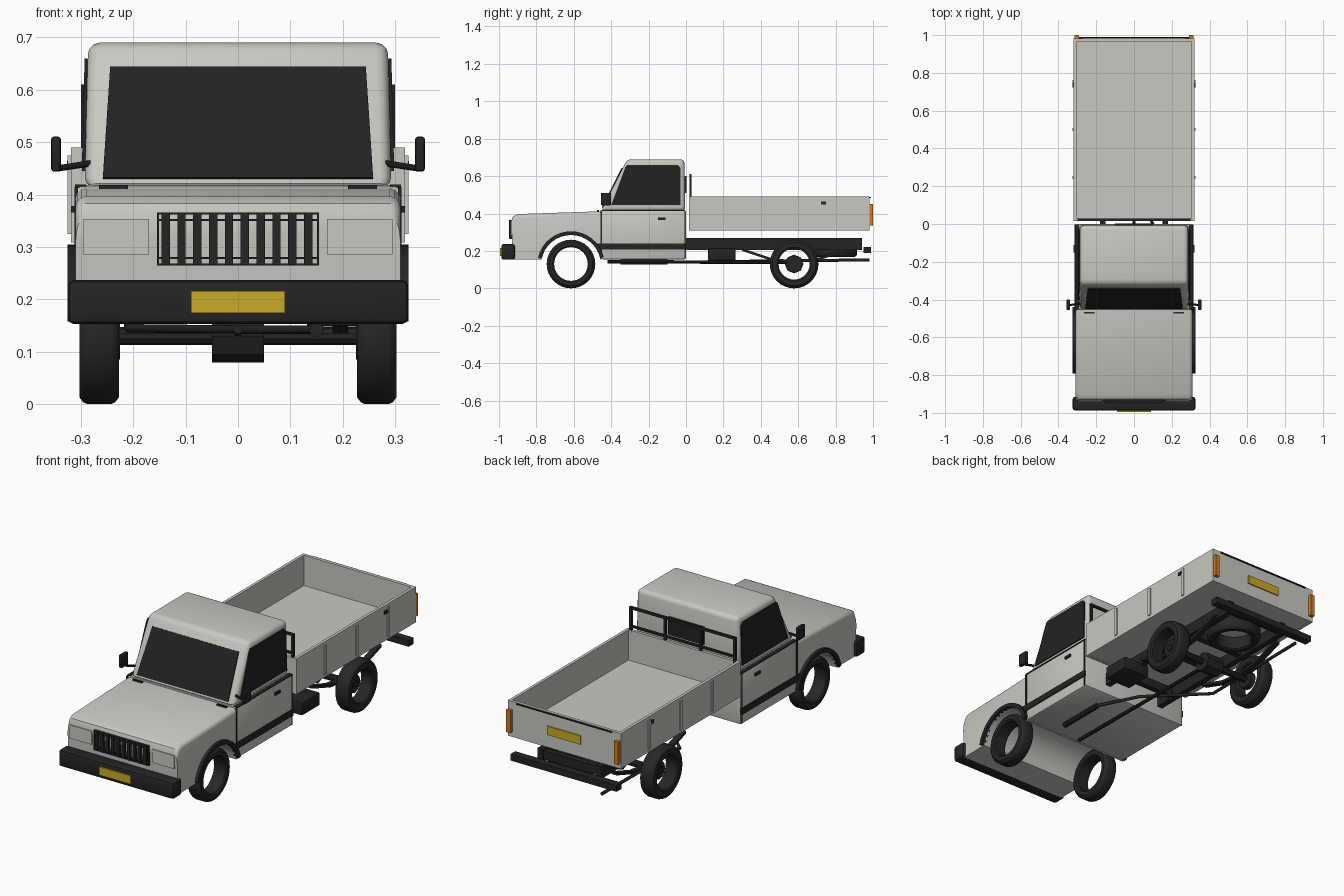
import bpy, bmesh
from math import sin, cos, pi, radians
from mathutils import Vector

cube = bpy.data.objects.get("Cube")
if cube:
    bpy.data.objects.remove(cube, do_unlink=True)


def material(name, color):
    m = bpy.data.materials.new(name)
    m.use_nodes = True
    m.diffuse_color = (*color, 1)
    m.node_tree.nodes["Principled BSDF"].inputs["Base Color"].default_value = (*color, 1)
    return m


PAINT = material("light_grey_paint", (0.58, 0.58, 0.54))
BLACK = material("black_trim", (0.018, 0.018, 0.018))
GLASS = material("dark_glass", (0.016, 0.016, 0.016))
RUBBER = material("tyre_rubber", (0.02, 0.02, 0.02))
YELLOW = material("plate_yellow", (0.60, 0.40, 0.02))
ORANGE = material("lamp_orange", (0.65, 0.20, 0.01))


def finish(name, bm, mat, smooth=False):
    bmesh.ops.recalc_face_normals(bm, faces=bm.faces)
    me = bpy.data.meshes.new(name)
    bm.to_mesh(me)
    bm.free()
    ob = bpy.data.objects.new(name, me)
    bpy.context.collection.objects.link(ob)
    me.materials.append(mat)
    if smooth:
        bpy.ops.object.select_all(action="DESELECT")
        ob.select_set(True)
        bpy.context.view_layer.objects.active = ob
        bpy.ops.object.shade_smooth_by_angle(angle=radians(35))
    return ob


def box(name, x, y, z, mat, bevel=0):
    """Box from (low, high) ranges."""
    bm = bmesh.new()
    bmesh.ops.create_cube(bm, size=1)
    for v in bm.verts:
        v.co = [r[0] + (c + 0.5) * (r[1] - r[0]) for r, c in zip((x, y, z), v.co)]
    if bevel:
        bmesh.ops.bevel(bm, geom=bm.edges[:], offset=bevel, segments=2, profile=0.5, affect="EDGES")
    return finish(name, bm, mat, bevel > 0)


def side_boxes(name, x, y, z, mat, bevel=0):
    box(name + "_left", x, y, z, mat, bevel)
    box(name + "_right", (-x[1], -x[0]), y, z, mat, bevel)


def prism(name, points, offset, mat, rule=None, bevel=0.02):
    """Extrude a flat polygon by a vector; bevel the edges the rule picks."""
    bm = bmesh.new()
    face = bm.faces.new([bm.verts.new(p) for p in points])
    new = bmesh.ops.extrude_face_region(bm, geom=[face], use_keep_orig=True)["geom"]
    bmesh.ops.translate(bm, verts=[g for g in new if isinstance(g, bmesh.types.BMVert)], vec=offset)
    if rule:
        edges = [e for e in bm.edges if rule(e)]
        bmesh.ops.bevel(bm, geom=edges, offset=bevel, segments=3, profile=0.5, affect="EDGES")
    return finish(name, bm, mat, rule is not None)


def rod(name, a, b, radius, mat, sides=10):
    a, b = Vector(a), Vector(b)
    bm = bmesh.new()
    bmesh.ops.create_cone(bm, cap_ends=True, segments=sides, radius1=radius, radius2=radius, depth=(b - a).length)
    bm.transform((b - a).to_track_quat("Z", "Y").to_matrix().to_4x4())
    bmesh.ops.translate(bm, verts=bm.verts, vec=(a + b) / 2)
    return finish(name, bm, mat, sides > 8)


def tyre(name, center, flat=False, hole=0.087, n=32):
    """Open ring with chamfered shoulders, turned around x (or z when flat)."""
    h, R = 0.038, 0.13
    section = [(hole, -h + 0.006), (hole + 0.008, -h), (R - 0.014, -h), (R - 0.004, -h + 0.007), (R, -h + 0.016)]
    section += [(r, -w) for r, w in reversed(section)]
    bm = bmesh.new()
    rings = []
    for i in range(n):
        c, s = cos(2 * pi * i / n), sin(2 * pi * i / n)
        rings.append([bm.verts.new(Vector((r * c, r * s, w) if flat else (w, r * c, r * s)) + Vector(center))
                      for r, w in section])
    m = len(section)
    for i in range(n):
        p, q = rings[i], rings[(i + 1) % n]
        for j in range(m):
            bm.faces.new((p[j], p[(j + 1) % m], q[(j + 1) % m], q[j]))
    finish(name, bm, RUBBER, True)


# Nose with the wheel arch cut across its full width
AY, AZ = -0.615, 0.125


def arc(r, a0, a1, n=16):
    return [(AY + r * cos(radians(a0 + (a1 - a0) * i / n)), AZ + r * sin(radians(a0 + (a1 - a0) * i / n)))
            for i in range(n + 1)]


nose = [(-0.453, 0.412), (-0.453, 0.155)] + arc(0.16, 11, 169)
nose += [(-0.925, 0.155), (-0.935, 0.36), (-0.926, 0.383), (-0.9, 0.397)]
prism("bonnet_and_fenders", [(-0.31, y, z) for y, z in nose], (0.62, 0, 0), PAINT,
      lambda e: all(v.co.z > 0.35 for v in e.verts) and e.verts[0].co.x == e.verts[1].co.x
      and min(v.co.y for v in e.verts) < -0.89)

# Lower cab and tapered upper cab
box("lower_cab", (-0.31, 0.31), (-0.453, 0), (0.155, 0.418), PAINT, 0.01)
bm = bmesh.new()
bmesh.ops.create_cube(bm, size=1)
for v in bm.verts:
    top, back = v.co.z > 0, v.co.y > 0
    v.co = ((1 if v.co.x > 0 else -1) * (0.286 if top else 0.293),
            (-0.008 if top else -0.004) if back else (-0.315 if top else -0.455), 0.69 if top else 0.412)
bmesh.ops.bevel(bm, geom=bm.edges[:], offset=0.022, segments=3, profile=0.5, affect="EDGES")
finish("upper_cab", bm, PAINT, True)


# Glazing
def screen_point(x, z):
    return (x, -0.455 + (z - 0.412) * 0.504, z)


prism("windscreen", [screen_point(*p) for p in ((-0.258, 0.43), (0.258, 0.43), (0.244, 0.642), (-0.244, 0.642))],
      (0, -0.005, 0.0025), GLASS)
for s, side in ((1, "left"), (-1, "right")):
    window = [(-0.4, 0.445), (-0.325, 0.645), (-0.315, 0.66), (-0.045, 0.66), (-0.03, 0.645), (-0.03, 0.445)]
    prism("side_window_" + side, [(s * (0.293 - (z - 0.412) * 0.025), y, z) for y, z in window],
          (s * 0.006, 0, 0), GLASS)
    # Wheel arch flare
    flare = arc(0.16, 14, 168) + arc(0.18, 168, 14)
    prism("arch_flare_" + side, [(s * 0.3, y, z) for y, z in flare], (s * 0.025, 0, 0), BLACK)
    # Mirror and arm
    rod("mirror_arm_" + side, (s * 0.28, -0.42, 0.46), (s * 0.345, -0.43, 0.45), 0.006, BLACK)
box("rear_window", (-0.1, 0.1), (-0.006, 0.003), (0.51, 0.6), GLASS)
side_boxes("mirror", (0.338, 0.357), (-0.455, -0.4), (0.444, 0.511), BLACK, 0.006)

# Door trim
side_boxes("side_stripe", (0.305, 0.316), (-0.475, -0.002), (0.208, 0.24), BLACK)
side_boxes("door_front_gap", (0.305, 0.312), (-0.457, -0.45), (0.16, 0.415), BLACK)
side_boxes("door_rear_gap", (0.305, 0.312), (-0.012, -0.007), (0.16, 0.415), BLACK)
side_boxes("belt_line", (0.29, 0.3115), (-0.45, -0.005), (0.413, 0.419), BLACK)
side_boxes("door_handle", (0.305, 0.319), (-0.15, -0.11), (0.366, 0.378), BLACK)
side_boxes("wiper", (0.21, 0.265), (-0.475, -0.465), (0.411, 0.418), BLACK)

# Front end
box("front_bumper", (-0.325, 0.325), (-0.987, -0.915), (0.153, 0.237), BLACK, 0.012)
box("front_plate", (-0.09, 0.09), (-0.995, -0.986), (0.174, 0.216), YELLOW)
side_boxes("headlamp_panel", (0.17, 0.295), (-0.939, -0.93), (0.286, 0.354), PAINT)
for i in range(10):
    x = -0.138 + i * 0.0302
    box(f"grille_bar_{i}", (x - 0.008, x + 0.008), (-0.947, -0.928), (0.266, 0.366), BLACK)
for i, z in enumerate((0.267, 0.279, 0.352, 0.364)):
    box(f"grille_rail_{i}", (-0.155, 0.155), (-0.944, -0.928), (z - 0.002, z + 0.002), BLACK)
side_boxes("grille_end", (0.151, 0.155), (-0.945, -0.928), (0.266, 0.366), BLACK)

# Load bed
box("bed_floor", (-0.315, 0.315), (0.018, 0.978), (0.31, 0.335), PAINT)
side_boxes("bed_side", (0.304, 0.319), (0.015, 0.98), (0.309, 0.49), PAINT)
box("bed_headboard", (-0.31, 0.31), (0.015, 0.03), (0.309, 0.49), PAINT)
box("tailgate", (-0.319, 0.319), (0.967, 0.982), (0.309, 0.49), PAINT)
box("tailgate_top_strip", (-0.27, 0.27), (0.98, 0.988), (0.482, 0.488), BLACK)
box("rear_plate", (-0.095, 0.095), (0.98, 0.988), (0.375, 0.42), YELLOW)
side_boxes("tail_lamp", (0.292, 0.316), (0.975, 1.0), (0.335, 0.45), ORANGE)
side_boxes("bed_latch", (0.317, 0.326), (0.722, 0.748), (0.448, 0.464), BLACK)
for i, y in enumerate((0.245, 0.5, 0.755)):
    side_boxes(f"bed_rib_{i}", (0.315, 0.325), (y - 0.008, y + 0.008), (0.325, 0.475), PAINT)

# Rack behind the cab
box("rack_top_bar", (-0.3, 0.3), (0.018, 0.03), (0.598, 0.61), BLACK)
box("rack_low_bar", (-0.3, 0.3), (0.018, 0.03), (0.505, 0.515), BLACK)
for name, x in (("outer", 0.294), ("inner", 0.1)):
    side_boxes("rack_post_" + name, (x - 0.006, x + 0.006), (0.018, 0.03), (0.48, 0.605), BLACK)

# Chassis
side_boxes("frame_rail", (0.15, 0.18), (0, 0.94), (0.205, 0.268), BLACK)
for i, y in enumerate((0.1, 0.42, 0.62, 0.92)):
    box(f"cross_member_{i}", (-0.16, 0.16), (y - 0.015, y + 0.015), (0.215, 0.26), BLACK)
box("rear_bumper", (-0.3, 0.3), (0.95, 0.99), (0.19, 0.222), BLACK)
box("fuel_tank", (0.13, 0.28), (0.118, 0.265), (0.148, 0.215), BLACK, 0.008)
rod("rear_axle", (-0.26, 0.578, 0.13), (0.26, 0.578, 0.13), 0.017, BLACK)
rod("differential", (-0.05, 0.578, 0.13), (0.05, 0.578, 0.13), 0.05, BLACK, 8)
rod("drive_shaft", (0, -0.42, 0.143), (0, 0.56, 0.138), 0.009, BLACK)
rod("muffler", (0.15, -0.35, 0.142), (0.15, -0.1, 0.142), 0.014, BLACK)
for s, side in ((1, "left"), (-1, "right")):
    rod("brake_drum_" + side, (s * 0.225, 0.578, 0.13), (s * 0.255, 0.578, 0.13), 0.045, BLACK, 12)
    leaf = [(0.3, 0.2), (0.45, 0.15), (0.578, 0.135), (0.71, 0.15), (0.86, 0.2)]
    for (y0, z0), (y1, z1) in zip(leaf, leaf[1:]):
        quad = [(y0, z0), (y1, z1), (y1, z1 + 0.014), (y0, z0 + 0.014)]
        prism("leaf_spring_" + side, [(s * 0.18, y, z) for y, z in quad], (s * 0.03, 0, 0), BLACK)
    tyre("front_tyre_" + side, (s * 0.265, -0.615, 0.13), hole=0.09)
    tyre("rear_tyre_" + side, (s * 0.265, 0.578, 0.13), hole=0.083)
tyre("spare_tyre", (0.02, 0.785, 0.205), flat=True)

# Exhaust pipe
path = bpy.data.curves.new("exhaust_pipe", "CURVE")
path.dimensions = "3D"
path.bevel_depth, path.bevel_resolution = 0.008, 2
line = path.splines.new("POLY")
stops = [(0.15, -0.1, 0.142), (0.05, 0.1, 0.142), (-0.21, 0.35, 0.145), (-0.21, 0.98, 0.152)]
line.points.add(len(stops) - 1)
for p, co in zip(line.points, stops):
    p.co = (*co, 1)
path.materials.append(BLACK)
bpy.context.collection.objects.link(bpy.data.objects.new("exhaust_pipe", path))
